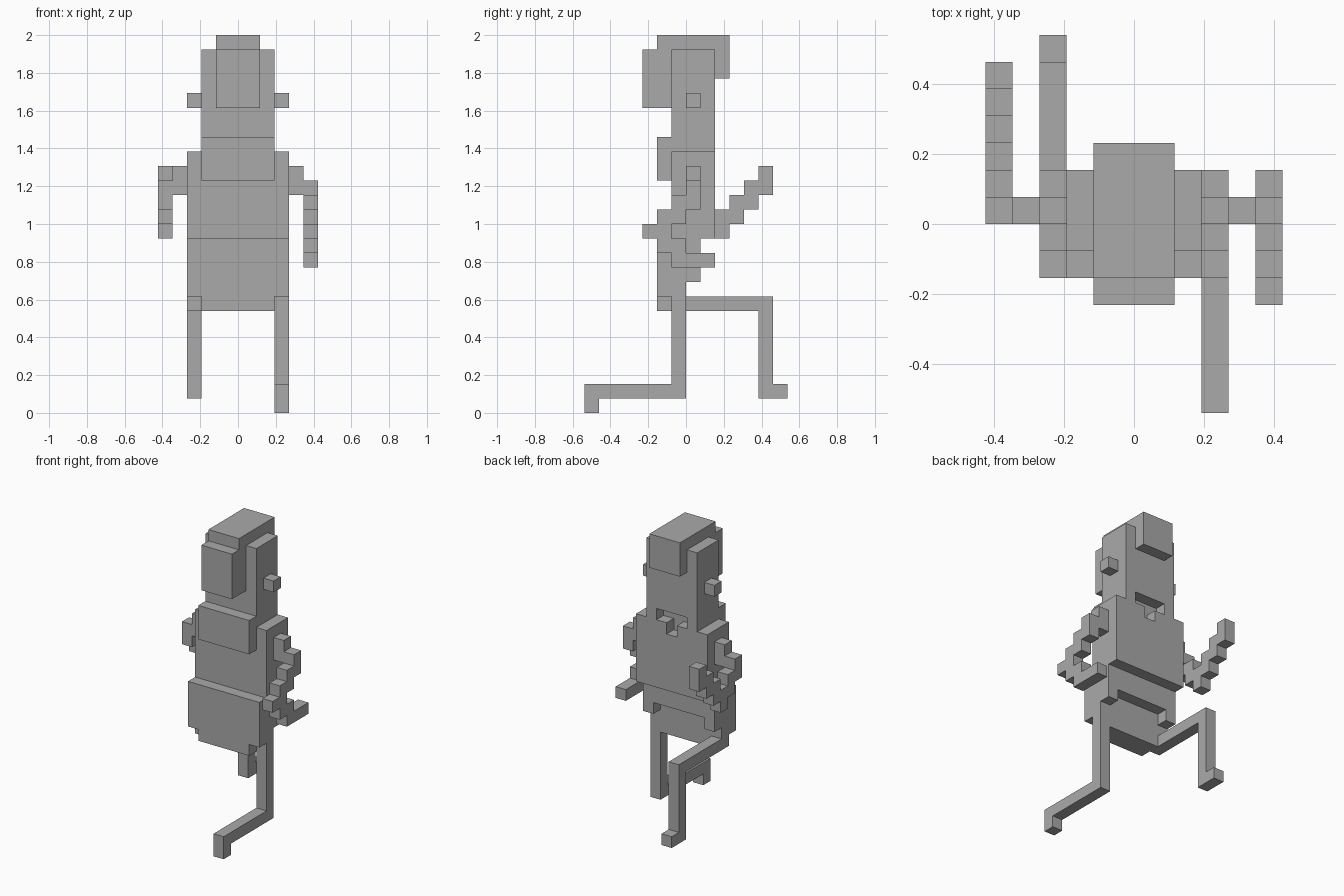
import bpy
import bmesh
from itertools import product
from mathutils import Vector
from math import floor, radians

default = bpy.data.objects.get("Cube")
if default:
    bpy.data.objects.remove(default, do_unlink=True)

UNIT = 2 / 26  # edge length of one block

stone = bpy.data.materials.new("plain grey")
stone.use_nodes = True
GREY = (0.4, 0.4, 0.4, 1)
stone.diffuse_color = GREY
stone.node_tree.nodes["Principled BSDF"].inputs["Base Color"].default_value = GREY


def cells(box):
    """Block coordinates filled by a box ((x0, x1), (y0, y1), (z0, z1))."""
    xs, ys, zs = box
    return set(product(range(floor(xs[0] + 0.5), floor(xs[1] + 0.5)),
                       range(*ys), range(*zs)))


def part(name, boxes, cuts=()):
    """Merge boxes into one clean outer shell, leaving out the cut boxes."""
    filled = set().union(*map(cells, boxes)).difference(*map(cells, cuts))
    bm = bmesh.new()
    for cell in filled:
        for axis, side in product(range(3), (0, 1)):
            near = list(cell)
            near[axis] += 2 * side - 1
            if tuple(near) in filled:
                continue
            u, v = (axis + 1) % 3, (axis + 2) % 3
            ring = []
            for a, b in ((0, 0), (1, 0), (1, 1), (0, 1)):
                p = Vector(cell)
                p[axis] += side
                p[u] += a
                p[v] += b
                p.x -= 0.5
                ring.append(bm.verts.new(p * UNIT))
            bm.faces.new(ring if side else ring[::-1])
    bmesh.ops.remove_doubles(bm, verts=bm.verts, dist=UNIT / 50)
    bmesh.ops.dissolve_limit(bm, angle_limit=radians(1),
                             verts=bm.verts, edges=bm.edges)
    mesh = bpy.data.meshes.new(name)
    bm.to_mesh(mesh)
    bm.free()
    mesh.materials.append(stone)
    obj = bpy.data.objects.new(name, mesh)
    bpy.context.collection.objects.link(obj)


# Widths shared by several parts
HEAD, BODY, CREST, SLIT = (-2.5, 2.5), (-3.5, 3.5), (-1.5, 1.5), (-0.5, 0.5)
LEFT, RIGHT = (2.5, 3.5), (-3.5, -2.5)

# Head with a nape notch, crest and beard
part("head", [(HEAD, (-1, 2), (18, 25))], [(CREST, (1, 2), (18, 19))])
part("crest", [(CREST, (-2, 3), (25, 26)),
               (CREST, (-3, -1), (21, 25)),
               (CREST, (2, 3), (23, 25))])
part("beard", [(HEAD, (-2, -1), (16, 19))])

# Torso and hips
part("torso", [(BODY, (-1, 2), (12, 18))], [(SLIT, (1, 2), (17, 18))])
part("hips", [(BODY, (-2, 1), (10, 12)),
              (BODY, (-2, 0), (8, 10)),
              (HEAD, (-2, 0), (7, 8)),
              (LEFT, (0, 1), (9, 10)),
              (RIGHT, (0, 1), (9, 10))])

# Ears and shoulders, one on each side
for side, ear_x, shoulder_x in (("left", LEFT, (3.5, 4.5)),
                                ("right", RIGHT, (-4.5, -3.5))):
    part(side + "_ear", [(ear_x, (0, 1), (21, 22))])
    part(side + "_shoulder", [(shoulder_x, (0, 1), (15, 17))])

# Right arm steps down to the elbow, then up behind the body
part("right_arm", [((-5.5, -4.5), (y, y + 1), (12 + abs(y - 2), 14 + abs(y - 2)))
                   for y in range(6)])

# Left arm steps forward to the elbow, then folds back
arm_x = (4.5, 5.5)
left_arm = [(arm_x, (-3, -2), (12, 13)), (arm_x, (0, 2), (10, 11))]
for i in range(3):
    left_arm.append((arm_x, (i - 2, i - 1), (12 + i, 14 + i)))
for i in range(2):
    left_arm.append((arm_x, (i - 2, i - 1), (11 - i, 13 - i)))
part("left_arm", left_arm)

# Legs: left one stretched forward, right one bent back
part("left_leg", [(LEFT, (-1, 0), (1, 8)),
                  (LEFT, (-7, -1), (1, 2)),
                  (LEFT, (-7, -6), (0, 1))])
part("right_leg", [(RIGHT, (-1, 6), (7, 8)),
                   (RIGHT, (5, 6), (1, 7)),
                   (RIGHT, (6, 7), (1, 2))])
